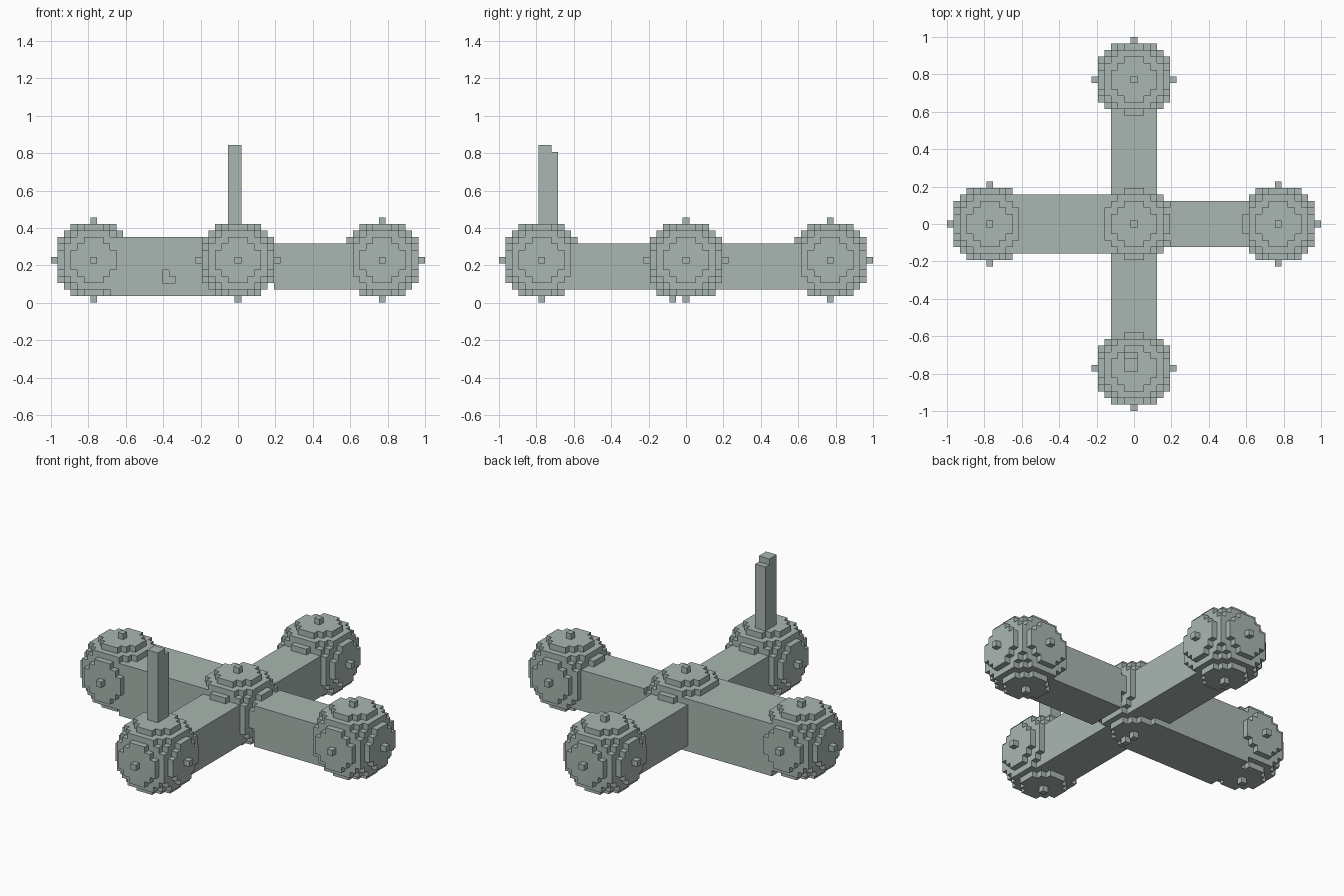
import bpy
import bmesh
from mathutils import Vector
from itertools import product

cube = bpy.data.objects.get("Cube")
if cube:
    bpy.data.objects.remove(cube, do_unlink=True)

V = 2 / 57      # size of one block
R = 6           # ball radius in blocks
D = 22          # distance from hub to end balls in blocks

mat = bpy.data.materials.new("grey_green")
mat.use_nodes = True
colour = (0.40, 0.47, 0.44, 1)
mat.diffuse_color = colour
mat.node_tree.nodes["Principled BSDF"].inputs["Base Color"].default_value = colour


def box(xs, ys, zs):
    """Blocks of a box, given inclusive ranges."""
    return set(product(*(range(a, b + 1) for a, b in (xs, ys, zs))))


def ball(cx, cy):
    """Blocks of a ball centred at hub height."""
    return {(x + cx, y + cy, z) for x, y, z in box((-R, R), (-R, R), (-R, R))
            if x * x + y * y + z * z <= R * R}


parts = {
    "hub_ball": ball(0, 0) | {(0, -2, -R)},
    "right_ball": ball(-D, 0),
    "left_ball": ball(D, 0),
    "front_ball": ball(0, -D),
    "back_ball": ball(0, D),
    "right_arm": box((-19, -1), (-4, 4), (-5, 3)),
    "left_arm": box((R, 18), (-3, 3), (-4, 2)),
    "front_arm": box((-3, 3), (-18, 0), (-4, 2)),
    "back_arm": box((-3, 3), (0, 18), (-4, 2)),
    "mast": box((-1, 0), (-22, -21), (4, 17)) | box((-1, 0), (-20, -20), (4, 16)),
}
# Small chip missing from the front of the thick arm
parts["right_arm"] -= {(-11, -4, -2), (-11, -4, -3), (-10, -4, -3)}

solid = set().union(*parts.values())


def build(name, blocks):
    """Skin the outer faces of a set of blocks and merge the flat areas."""
    bm = bmesh.new()
    for block in blocks:
        centre = Vector(block)
        for axis, sign in product(range(3), (-1, 1)):
            n = Vector((0, 0, 0))
            n[axis] = sign
            if tuple(int(c) for c in centre + n) in solid:
                continue
            u = Vector((0, 0, 0))
            u[(axis + 1) % 3] = 0.5
            w = n.cross(u)
            mid = centre + n / 2 + Vector((0, 0, R + 0.5))
            bm.faces.new([bm.verts.new((mid + c) * V)
                          for c in (-u - w, u - w, u + w, w - u)])
    bmesh.ops.remove_doubles(bm, verts=bm.verts, dist=V / 100)
    bmesh.ops.dissolve_limit(bm, angle_limit=0.01, verts=bm.verts, edges=bm.edges)
    mesh = bpy.data.meshes.new(name)
    bm.to_mesh(mesh)
    bm.free()
    mesh.materials.append(mat)
    bpy.context.collection.objects.link(bpy.data.objects.new(name, mesh))


# Each block belongs to the first part that claims it
taken = set()
for name, blocks in parts.items():
    build(name, blocks - taken)
    taken |= blocks
